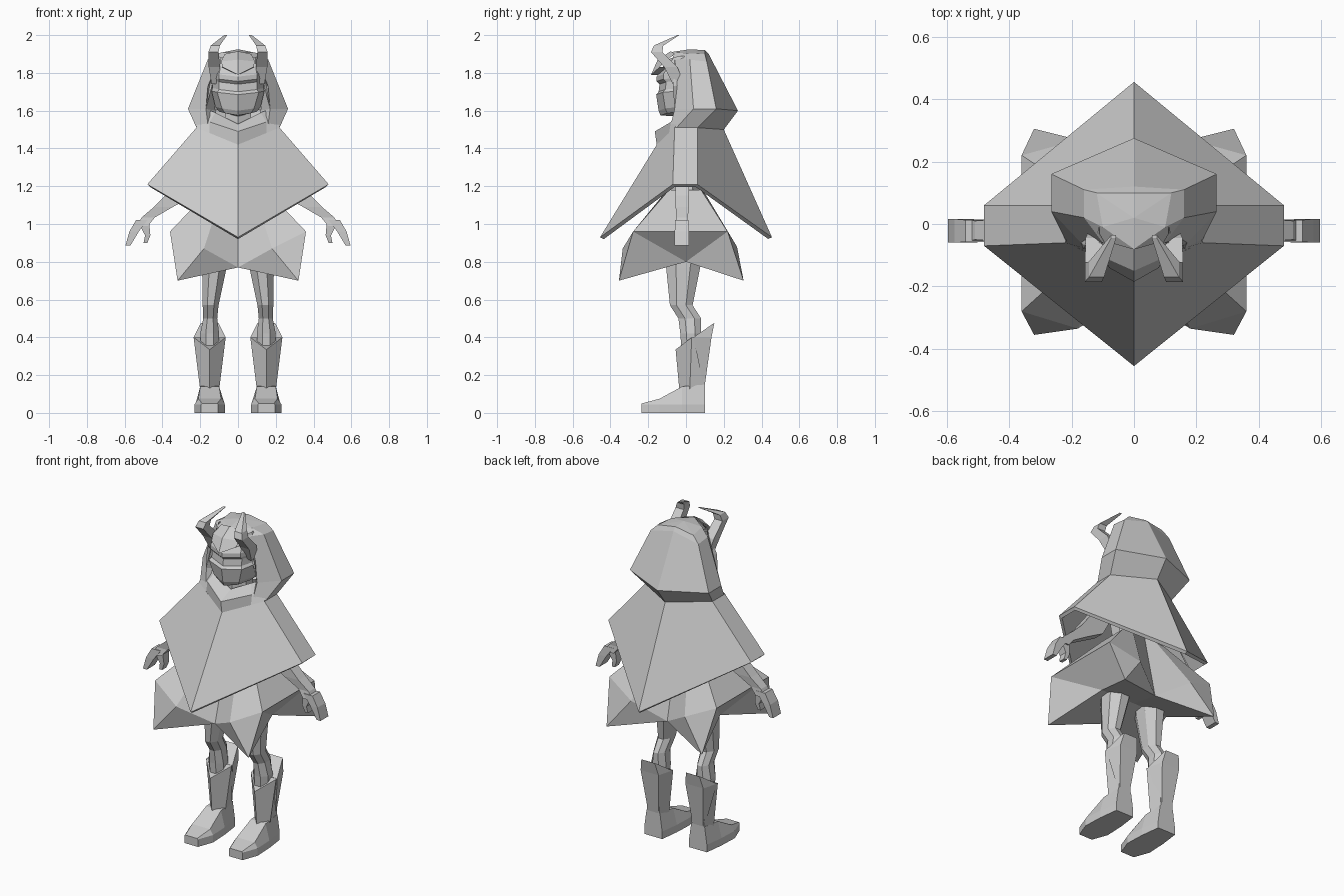
import bpy, bmesh
from math import cos, sin, pi

default_cube = bpy.data.objects.get("Cube")
if default_cube:
    bpy.data.objects.remove(default_cube, do_unlink=True)

# One plain material for the whole figure
grey = bpy.data.materials.new("light grey")
grey.use_nodes = True
grey.diffuse_color = (.6, .6, .6, 1)
grey.node_tree.nodes["Principled BSDF"].inputs["Base Color"].default_value = grey.diffuse_color


def finish(name, bm, thickness=0):
    """Turn a +x half into a mirrored, flat shaded object."""
    mesh = bpy.data.meshes.new(name)
    bm.to_mesh(mesh)
    bm.free()
    mesh.materials.append(grey)
    part = bpy.data.objects.new(name, mesh)
    bpy.context.collection.objects.link(part)
    mirror = part.modifiers.new("mirror", "MIRROR")
    mirror.merge_threshold = .0005
    if thickness:
        solid = part.modifiers.new("thickness", "SOLIDIFY")
        solid.thickness = thickness
        solid.offset = -1
    return part


def sheet(name, rows, thickness=0):
    """Skin rows listed top to bottom, each running front to back; shared points collapse."""
    bm = bmesh.new()
    found = {}

    def vert(point):
        if point not in found:
            found[point] = bm.verts.new(point)
        return found[point]

    for upper, lower in zip(rows, rows[1:]):
        for i in range(len(upper) - 1):
            corners = (upper[i], lower[i], lower[i + 1], upper[i + 1])
            unique = list(dict.fromkeys(corners))
            if len(unique) > 2:
                bm.faces.new([vert(point) for point in unique])
    return finish(name, bm, thickness)


def loft(name, rings):
    """Join closed rings of equal length and cap both ends."""
    bm = bmesh.new()
    loops = [[bm.verts.new(point) for point in ring] for ring in rings]
    count = len(loops[0])
    for first, second in zip(loops, loops[1:]):
        for i in range(count):
            j = (i + 1) % count
            bm.faces.new((first[i], first[j], second[j], second[i]))
    bm.faces.new(loops[0])
    bm.faces.new(loops[-1])
    bmesh.ops.recalc_face_normals(bm, faces=bm.faces)
    return finish(name, bm)


def limb(name, sections, sides=4):
    """Loft level sections given as x, y, z, half width, half depth, with a flat front."""
    grow = 1 / cos(pi / sides)
    angles = [pi * (2 * i + 1) / sides for i in range(sides)]
    return loft(name, [[(x + grow * width * cos(a), y + grow * depth * sin(a), z) for a in angles]
                       for x, y, z, width, depth in sections])


# Pointed cape, four flaring panels with flat sides
sheet("cape", [
    [(0, -.155, 1.42), (.22, -.06, 1.51), (.22, .06, 1.51), (0, .2, 1.5)],
    [(0, -.455, .93), (.48, -.07, 1.21), (.48, .06, 1.21), (0, .455, .93)],
], thickness=.022)

# Folded collar in front of the neck
sheet("collar", [
    [(0, -.07, 1.53), (.12, -.05, 1.59), (.17, -.02, 1.61)],
    [(0, -.165, 1.49), (.15, -.08, 1.54), (.21, -.03, 1.55)],
    [(0, -.155, 1.42), (.15, -.09, 1.48), (.22, -.06, 1.51)],
])

# Hood, open at the face
crown = (0, .02, 1.925)
sheet("hood", [
    [crown, crown, crown, crown],
    [(0, -.08, 1.91), (.1, -.01, 1.905), (.12, .1, 1.9), (0, .1, 1.92)],
    [(.1, -.06, 1.87), (.16, .02, 1.87), (.16, .11, 1.86), (0, .12, 1.9)],
    [(.17, -.06, 1.61), (.265, .04, 1.61), (.265, .16, 1.61), (0, .275, 1.6)],
    [(.16, -.08, 1.53), (.22, -.05, 1.51), (.22, .06, 1.51), (0, .2, 1.5)],
])

# Inner hood walls closing the gap beside the face
sheet("hood_lining", [
    [(.1, -.03, 1.87), (.1, -.06, 1.87)],
    [(.13, 0, 1.74), (.16, -.07, 1.73)],
    [(.12, 0, 1.6), (.17, -.06, 1.61)],
    [(.1, 0, 1.53), (.16, -.08, 1.53)],
])

# Masked face: height, front depth, cheek and side half widths, with a recessed eye band
profile = [
    (1.87, .1, .09, .11), (1.78, .155, .1, .14), (1.755, .155, .1, .14), (1.74, .14, .1, .135),
    (1.7, .145, .1, .135), (1.685, .158, .11, .14), (1.6, .145, .085, .12), (1.575, .135, .07, .1),
    (1.57, .06, .05, .08),
]
sheet("masked_face", [
    [(0, -front, z), (cheek, .035 - front, z + .012), (side, -.03, z + .02), (side, .03, z + .02)]
    for z, front, cheek, side in profile
])
limb("neck", [(0, .01, 1.45, .07, .06), (0, .01, 1.6, .07, .06)], sides=6)

# Peaked forehead guard between the horns
sheet("forehead_guard", [
    [(0, -.08, 1.915), (.07, -.06, 1.9)],
    [(0, -.15, 1.87), (.09, -.11, 1.86)],
    [(0, -.185, 1.79), (.08, -.14, 1.83)],
    [(0, -.12, 1.79), (.09, -.07, 1.83)],
])

# Horns bend forward, then sweep back to a point
limb("horn", [
    (.12, -.04, 1.74, .02, .03), (.125, -.08, 1.83, .03, .035),
    (.13, -.155, 1.91, .027, .03), (.12, -.145, 1.945, .024, .025), (.065, -.04, 2, .008, .005),
])

# Torso under the cape
limb("torso", [
    (0, 0, 1.1, .14, .09), (0, 0, 1.2, .13, .08), (0, 0, 1.4, .17, .08), (0, 0, 1.5, .1, .06),
], sides=8)

# Skirt with four drooping corner points and a closed underside
front, back = (0, -.22, .77), (0, .18, .77)
front_side, back_side = (.36, -.28, .96), (.36, .22, .96)
front_tip, back_tip = (.32, -.355, .7), (.32, .305, .7)
under, under_side = (0, 0, .8), (.23, 0, .8)
sheet("skirt", [
    [(0, -.1, 1.18), (.08, -.1, 1.18), (.15, -.09, 1.18), (.15, .08, 1.18), (.08, .09, 1.18), (0, .09, 1.18)],
    [front, (.18, -.335, .87), front_side, back_side, (.18, .27, .88), back],
    [front, front_tip, front_side, back_side, back_tip, back],
    [under] + [under_side] * 4 + [under],
])

# Arms with a two pronged hand
limb("arm", [
    (.15, -.02, 1.4, .05, .035), (.31, -.02, 1.15, .075, .035),
    (.395, -.02, 1.09, .05, .035), (.475, -.02, 1.035, .035, .03), (.507, -.022, .99, .03, .036),
])
limb("fingers", [
    (.51, -.022, 1.02, .03, .035), (.55, -.022, .96, .025, .038), (.583, -.022, .885, .013, .038),
])
limb("thumb", [
    (.5, -.022, 1.01, .03, .03), (.478, -.022, .94, .014, .025), (.49, -.022, .9, .01, .02),
])

# Legs with a bent knee
limb("leg", [
    (.12, -.01, .83, .07, .1), (.125, -.015, .77, .065, .09), (.145, -.025, .57, .042, .06),
    (.147, .02, .5, .037, .06), (.15, .025, .42, .05, .055), (.15, .035, .2, .04, .05),
], sides=8)

# Boot shaft with a notched front and a high cuff behind
mid = .15
loft("boot_shaft", [
    [(mid, -.035, .12), (mid + .05, .02, .12), (mid + .04, .1, .12),
     (mid - .04, .1, .12), (mid - .05, .02, .12)],
    [(mid, -.055, .335), (mid + .085, .03, .4), (mid + .05, .1, .39),
     (mid - .05, .1, .39), (mid - .085, .03, .4)],
])

# Tall calf guard standing off the back of the boot
loft("calf_guard", [
    [(mid - .04, .09, .15), (mid + .04, .09, .15), (mid + .035, .1, .15), (mid - .035, .1, .15)],
    [(mid - .085, .04, .4), (mid + .085, .04, .4), (mid + .06, .135, .4), (mid - .06, .135, .4)],
    [(mid - .05, .14, .47), (mid + .05, .14, .47), (mid + .045, .15, .475), (mid - .045, .15, .475)],
])

# Foot, skinned from heel to toe with upright sides and a sloping top
loft("foot", [
    [(mid - w, y, 0), (mid + w, y, 0), (mid + w, y, .045),
     (mid + top, y, z), (mid - top, y, z), (mid - w, y, .045)]
    for y, w, top, z in [(.1, .06, .045, .15), (-.02, .075, .05, .14),
                         (-.14, .08, .06, .075), (-.235, .045, .04, .05)]
])
